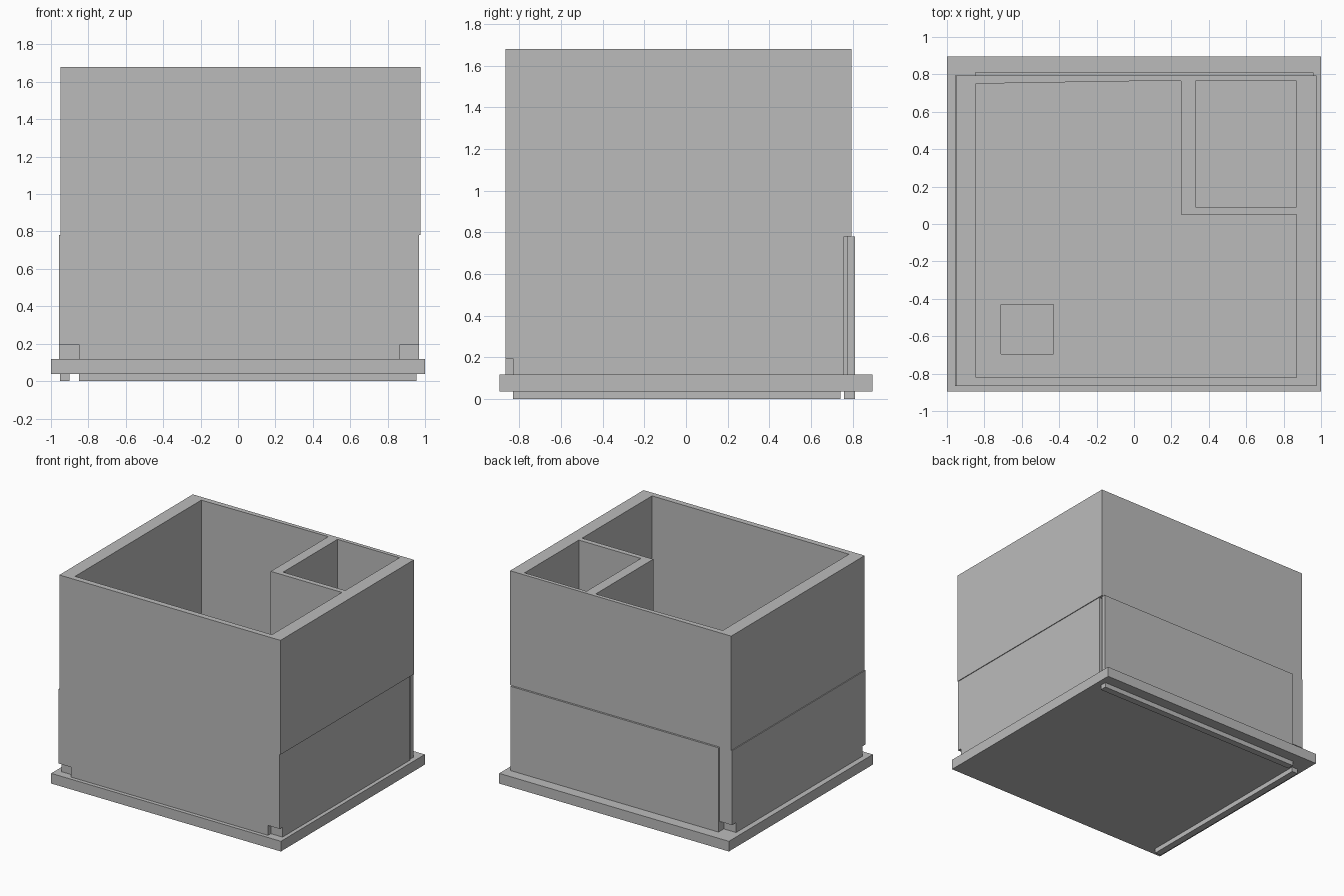
import bpy
import bmesh

if "Cube" in bpy.data.objects:
    bpy.data.objects.remove(bpy.data.objects["Cube"])

grey = bpy.data.materials.new("concrete_grey")
grey.diffuse_color = (0.5, 0.5, 0.5, 1)
grey.use_nodes = True
grey.node_tree.nodes["Principled BSDF"].inputs["Base Color"].default_value = grey.diffuse_color

SLAB_BOTTOM, SLAB_TOP = 0.037, 0.117
STEP_Z, NOTCH_Z, TOP_Z = 0.78, 0.195, 1.68


def prism(name, outline, z0, z1):
    """Extrude a plan outline between two heights."""
    bm = bmesh.new()
    face = bm.faces.new([bm.verts.new((x, y, z0)) for x, y in outline])
    top = bmesh.ops.extrude_face_region(bm, geom=[face])["geom"]
    for v in top:
        if isinstance(v, bmesh.types.BMVert):
            v.co.z = z1
    bmesh.ops.recalc_face_normals(bm, faces=bm.faces)
    mesh = bpy.data.meshes.new(name)
    bm.to_mesh(mesh)
    bm.free()
    mesh.materials.append(grey)
    obj = bpy.data.objects.new(name, mesh)
    bpy.context.collection.objects.link(obj)
    return obj


def box(name, x0, x1, y0, y1, z0, z1):
    return prism(name, [(x0, y0), (x1, y0), (x1, y1), (x0, y1)], z0, z1)


def combine(target, tool, operation):
    """Apply a boolean and remove the tool object."""
    mod = target.modifiers.new("boolean", 'BOOLEAN')
    mod.operation = operation
    mod.solver = 'EXACT'
    mod.object = tool
    bpy.context.view_layer.objects.active = target
    bpy.ops.object.modifier_apply(modifier=mod.name)
    bpy.data.objects.remove(tool, do_unlink=True)


# Base slab with a shallow square pit in its top
slab = box("base_slab", -1, 1, -0.895, 0.895, SLAB_BOTTOM, SLAB_TOP)
combine(slab, box("pit_cutter", -0.71, -0.43, -0.695, -0.43, 0.07, 0.2), 'DIFFERENCE')

# Main walls, with the lower left side standing slightly proud
walls = box("walls", -0.95, 0.975, -0.865, 0.795, SLAB_TOP, TOP_Z)
combine(walls, box("left_lower_wall", -0.957, -0.9, -0.865, 0.795, SLAB_TOP, STEP_Z), 'UNION')

# L-shaped main room and the small corner room
main_room = [(-0.845, -0.82), (0.87, -0.82), (0.87, 0.05), (0.25, 0.05),
             (0.25, 0.765), (-0.06, 0.763), (-0.845, 0.75)]
combine(walls, prism("main_room_cutter", main_room, 0.0, 1.9), 'DIFFERENCE')
combine(walls, box("corner_room_cutter", 0.33, 0.87, 0.09, 0.765, 0.0, 1.9), 'DIFFERENCE')

# Lower right side set back, and the slot at the back right corner
combine(walls, box("right_step_cutter", 0.969, 1.2, -1.2, 1.2, 0.0, STEP_Z), 'DIFFERENCE')
combine(walls, box("slot_cutter", 0.94, 1.2, 0.757, 1.2, 0.0, STEP_Z), 'DIFFERENCE')

# Small notches at the feet of the other corners
for x0, x1, y0, y1 in [(-1.2, -0.85, -1.2, -0.83),
                       (0.867, 1.2, -1.2, -0.83),
                       (-1.2, -0.85, 0.744, 1.2)]:
    combine(walls, box("notch_cutter", x0, x1, y0, y1, 0.0, NOTCH_Z), 'DIFFERENCE')

# Raised panel on the lower back wall
box("back_panel", -0.85, 0.96, 0.775, 0.81, SLAB_TOP, STEP_Z)

# Footing strips below the slab
box("back_footing", -0.85, 0.955, 0.757, 0.81, 0.0, SLAB_BOTTOM)
box("left_footing", -0.953, -0.9, -0.83, 0.742, 0.0, SLAB_BOTTOM)
